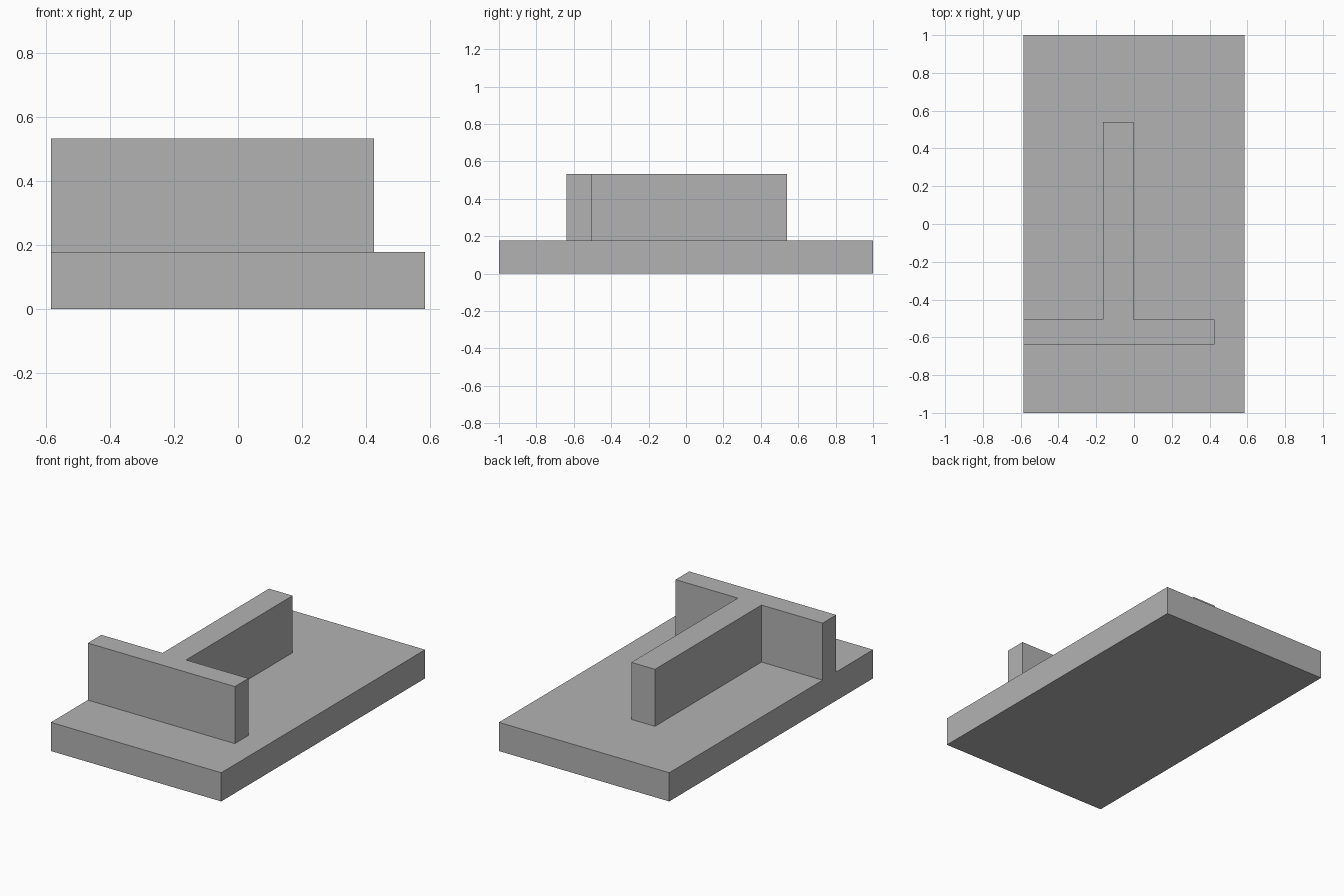
import bpy
import bmesh

cube = bpy.data.objects.get("Cube")
if cube:
    bpy.data.objects.remove(cube, do_unlink=True)

# Single plain grey for everything
grey = bpy.data.materials.new("plain_grey")
grey.use_nodes = True
colour = (0.45, 0.45, 0.45, 1)
grey.diffuse_color = colour
grey.node_tree.nodes["Principled BSDF"].inputs["Base Color"].default_value = colour


def extrude_outline(name, outline, bottom, top):
    """Make a closed solid from a flat outline, from bottom to top."""
    bm = bmesh.new()
    face = bm.faces.new([bm.verts.new((x, y, bottom)) for x, y in outline])
    result = bmesh.ops.extrude_face_region(bm, geom=[face])
    for item in result["geom"]:
        if isinstance(item, bmesh.types.BMVert):
            item.co.z = top
    bmesh.ops.recalc_face_normals(bm, faces=bm.faces)
    mesh = bpy.data.meshes.new(name)
    bm.to_mesh(mesh)
    bm.free()
    mesh.materials.append(grey)
    obj = bpy.data.objects.new(name, mesh)
    bpy.context.collection.objects.link(obj)
    return obj


half_width, deck, crest = 0.585, 0.178, 0.532

# Base slab
extrude_outline("base_slab", [(-half_width, -1), (half_width, -1),
                              (half_width, 1), (-half_width, 1)], 0, deck)

# T-shaped wall: crossbar flush with the slab's -x side, stem running back
front, inner, back = -0.638, -0.505, 0.54
stem_right, stem_left, bar_end = -0.165, -0.003, 0.425
extrude_outline("t_wall", [(-half_width, front), (bar_end, front),
                           (bar_end, inner), (stem_left, inner),
                           (stem_left, back), (stem_right, back),
                           (stem_right, inner), (-half_width, inner)], deck, crest)
